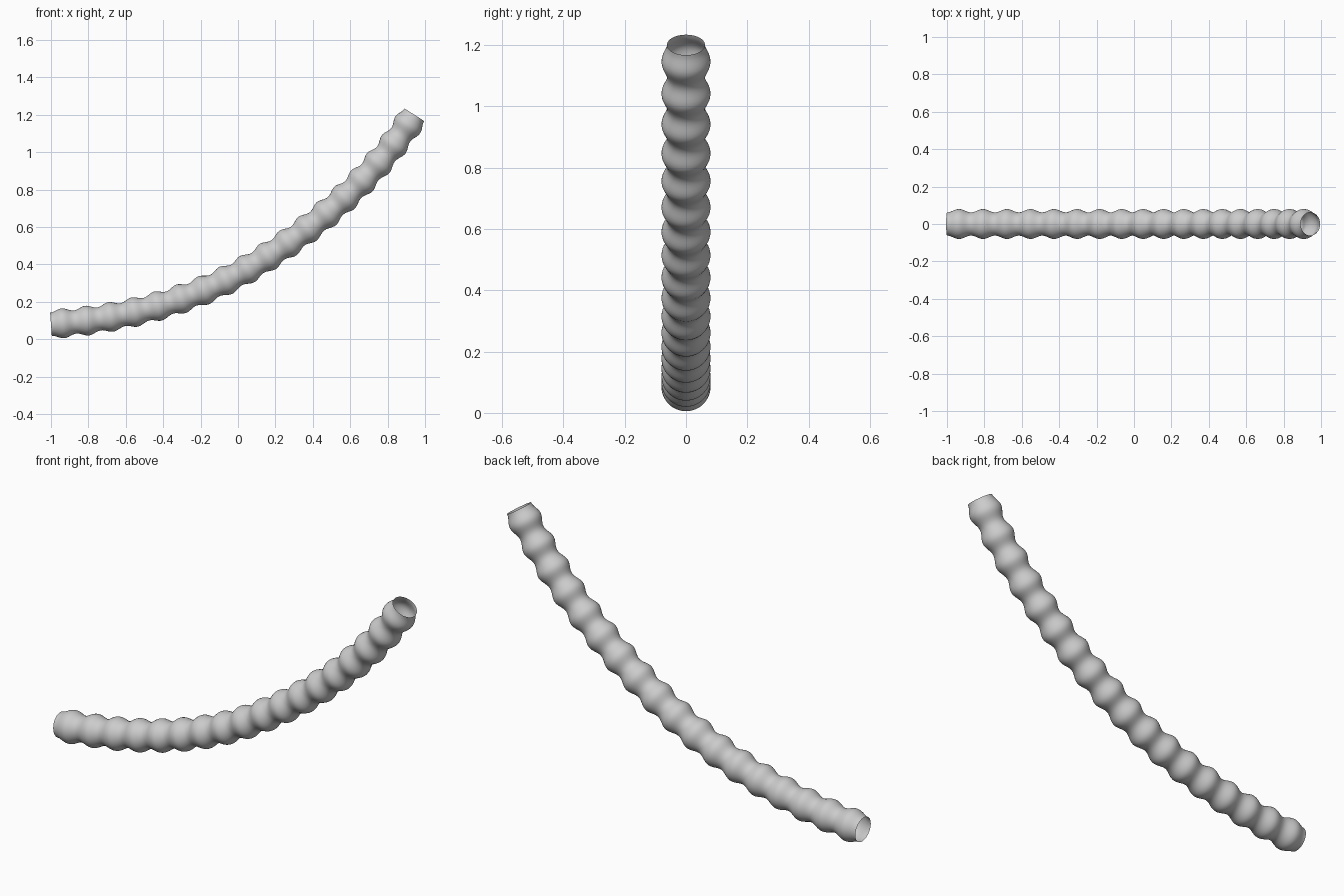
import bpy, bmesh, math
from mathutils import Vector
from mathutils.geometry import interpolate_bezier

if "Cube" in bpy.data.objects:
    bpy.data.objects.remove(bpy.data.objects["Cube"])

RIBS, STEPS, SIDES = 18, 12, 48
R_MIN, R_MAX = 0.062, 0.08


def knot(x, z, degrees):
    a = math.radians(degrees)
    return Vector((x, 0, z)), Vector((math.cos(a), 0, math.sin(a)))


# Centre line of the hose: start, middle, end with their directions
knots = [knot(-1, 0.08, 4), knot(0.1, 0.405, 31.5), knot(0.943, 1.2, 57.7)]
path = []
for (p, d), (q, e) in zip(knots, knots[1:]):
    h = (q - p).length * 0.337
    path += interpolate_bezier(p, p + d * h, q - e * h, q, 200)[1 if path else 0:]

# Running length along the centre line
dist = [0.0]
for a, b in zip(path, path[1:]):
    dist.append(dist[-1] + (b - a).length)


def at(s):
    """Position and direction at length s."""
    i = 0
    while i < len(path) - 2 and dist[i + 1] < s:
        i += 1
    t = (s - dist[i]) / (dist[i + 1] - dist[i])
    lo, hi = max(i - 2, 0), min(i + 3, len(path) - 1)
    return path[i].lerp(path[i + 1], t), (path[hi] - path[lo]).normalized()


# Ribbed open tube swept along the centre line
bm = bmesh.new()
rings = []
total = RIBS * STEPS
for k in range(total + 1):
    pos, tan = at(dist[-1] * k / total)
    up = Vector((-tan.z, 0, tan.x))
    r = R_MIN + (R_MAX - R_MIN) * (0.5 - 0.5 * math.cos(2 * math.pi * k / STEPS))
    rings.append([bm.verts.new(pos + r * (up * math.cos(a) + Vector((0, 1, 0)) * math.sin(a)))
                  for a in (2 * math.pi * j / SIDES for j in range(SIDES))])
for a, b in zip(rings, rings[1:]):
    for j in range(SIDES):
        n = (j + 1) % SIDES
        bm.faces.new((a[j], a[n], b[n], b[j]))
bmesh.ops.recalc_face_normals(bm, faces=bm.faces)

mesh = bpy.data.meshes.new("corrugated_hose")
bm.to_mesh(mesh)
bm.free()
hose = bpy.data.objects.new("corrugated_hose", mesh)
bpy.context.collection.objects.link(hose)
bpy.context.view_layer.objects.active = hose
hose.select_set(True)
bpy.ops.object.shade_smooth_by_angle(angle=math.radians(40))
